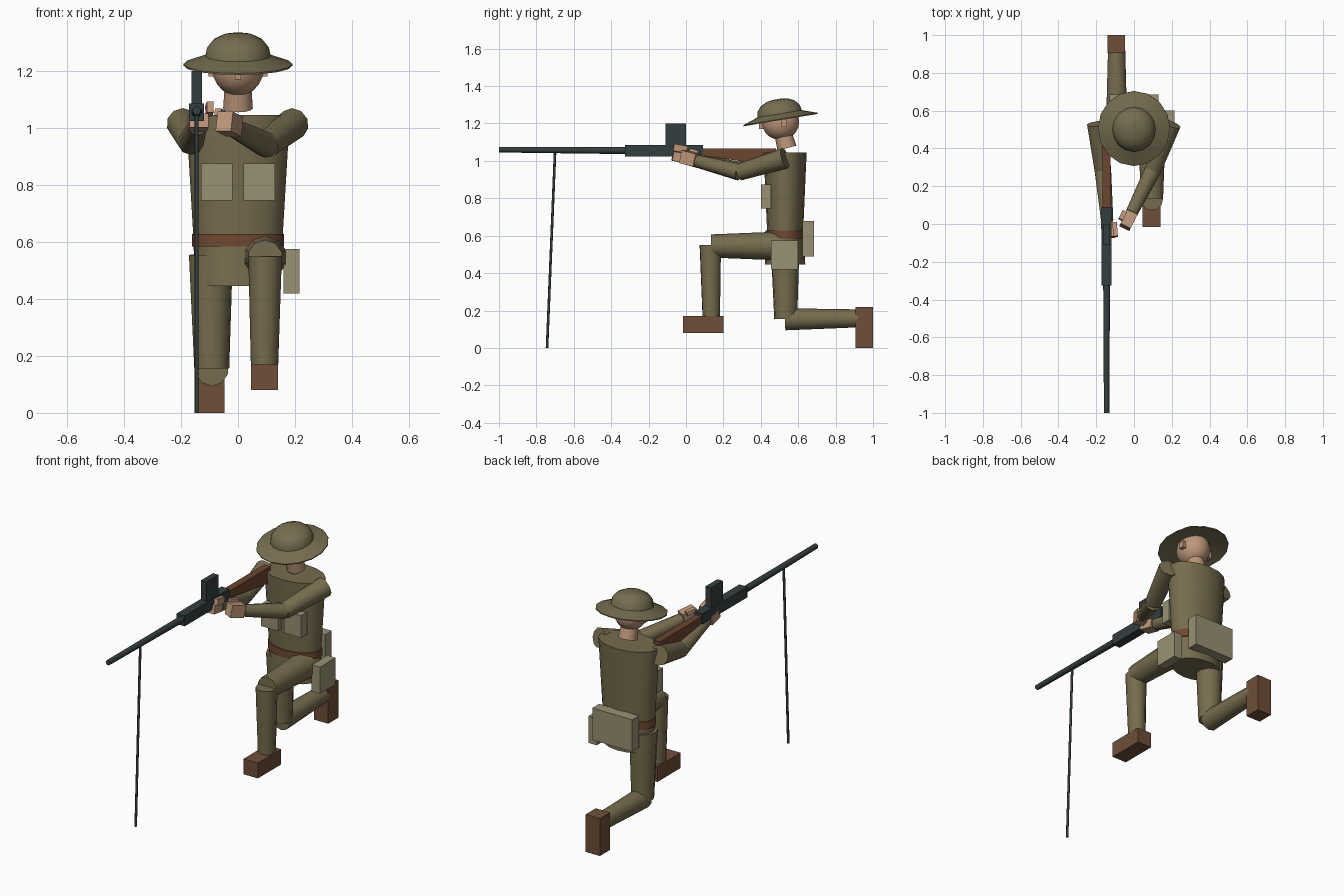
import bpy, bmesh, math
from mathutils import Vector, Matrix

if "Cube" in bpy.data.objects:
    bpy.data.objects.remove(bpy.data.objects["Cube"])


def material(name, rgb):
    m = bpy.data.materials.new(name)
    lin = [(c / 255 / 12.92) if c < 11 else ((c / 255 + 0.055) / 1.055) ** 2.4 for c in rgb]
    m.diffuse_color = (*lin, 1)
    m.use_nodes = True
    m.node_tree.nodes["Principled BSDF"].inputs["Base Color"].default_value = m.diffuse_color
    return m


CLOTH = material("olive cloth", (118, 108, 78))
HELMET = material("helmet olive", (118, 109, 80))
CANVAS = material("pale canvas", (152, 145, 117))
LEATHER = material("boot leather", (110, 78, 57))
BELT = material("belt brown", (112, 72, 50))
WOOD = material("stock wood", (108, 69, 47))
METAL = material("gun metal", (52, 62, 63))
SKIN = material("skin", (190, 151, 122))


def finish(name, bm, mat, smooth=0):
    bmesh.ops.recalc_face_normals(bm, faces=bm.faces)
    me = bpy.data.meshes.new(name)
    bm.to_mesh(me)
    bm.free()
    me.materials.append(mat)
    ob = bpy.data.objects.new(name, me)
    bpy.context.collection.objects.link(ob)
    if smooth:
        bpy.ops.object.select_all(action='DESELECT')
        ob.select_set(True)
        bpy.context.view_layer.objects.active = ob
        bpy.ops.object.shade_smooth_by_angle(angle=math.radians(smooth))
    return ob


def box(name, mat, x, y, z):
    """Box from x, y and z ranges."""
    bm = bmesh.new()
    bmesh.ops.create_cube(bm, size=1)
    for v in bm.verts:
        v.co = [r[0] + (c + 0.5) * (r[1] - r[0]) for c, r in zip(v.co, (x, y, z))]
    return finish(name, bm, mat)


def turned_box(name, mat, centre, size, direction):
    """Box whose long y axis follows a direction."""
    bm = bmesh.new()
    bmesh.ops.create_cube(bm, size=1)
    rot = Vector(direction).to_track_quat('Y', 'Z').to_matrix().to_4x4()
    bm.transform(Matrix.Translation(centre) @ rot @ Matrix.Diagonal((*size, 1)))
    return finish(name, bm, mat)


def limb(name, mat, a, b, r1, r2, sides=10):
    """Tapered cylinder from a to b."""
    a, b = Vector(a), Vector(b)
    bm = bmesh.new()
    bmesh.ops.create_cone(bm, cap_ends=True, segments=sides, radius1=r1, radius2=r2,
                          depth=(b - a).length)
    rot = (b - a).to_track_quat('Z', 'Y').to_matrix().to_4x4()
    bm.transform(Matrix.Translation((a + b) / 2) @ rot)
    return finish(name, bm, mat, 50)


def rings(name, mat, profile, y, sides=16):
    """Stack of ellipses (z, rx, ry), capped at both ends."""
    bm = bmesh.new()
    loops = [[bm.verts.new((rx * math.cos(t), y + ry * math.sin(t), z))
              for t in (math.tau * i / sides for i in range(sides))] for z, rx, ry in profile]
    for lo, hi in zip(loops, loops[1:]):
        for i in range(sides):
            j = (i + 1) % sides
            bm.faces.new((lo[i], lo[j], hi[j], hi[i]))
    bm.faces.new(loops[0][::-1])
    bm.faces.new(loops[-1])
    return finish(name, bm, mat, 40)


# Torso, hips and belt
rings("torso", CLOTH, [(0.59, 0.155, 0.095), (1.045, 0.182, 0.115)], 0.53)
rings("hips", CLOTH, [(0.445, 0.148, 0.108), (0.60, 0.157, 0.098)], 0.53)
rings("belt", BELT, [(0.583, 0.162, 0.104), (0.628, 0.162, 0.104)], 0.53)

# Pouches and packs
for side, s in (("left", 1), ("right", -1)):
    box(side + "_chest_pouch", CANVAS, sorted((s * 0.02, s * 0.13)), (0.40, 0.455), (0.745, 0.875))
box("haversack", CANVAS, (0.16, 0.215), (0.455, 0.60), (0.418, 0.575))
box("back_pack", CANVAS, (-0.13, 0.13), (0.622, 0.685), (0.49, 0.678))

# Kneeling right leg
limb("right_thigh", CLOTH, (-0.095, 0.53, 0.555), (-0.092, 0.533, 0.155), 0.078, 0.062)
limb("right_shin", CLOTH, (-0.092, 0.53, 0.153), (-0.092, 0.92, 0.158), 0.059, 0.048)
box("right_boot", LEATHER, (-0.14, -0.047), (0.905, 1.0), (0, 0.22))

# Raised left leg
limb("left_thigh", CLOTH, (0.095, 0.53, 0.545), (0.095, 0.135, 0.545), 0.078, 0.062)
limb("left_shin", CLOTH, (0.095, 0.13, 0.55), (0.093, 0.135, 0.165), 0.059, 0.048)
box("left_boot", LEATHER, (0.046, 0.14), (-0.015, 0.20), (0.08, 0.17))

# Arms, hands and fingers
arms = {
    "left": ((0.195, 0.53, 1.015), (0.10, 0.285, 0.94), (-0.012, 0.06, 0.998)),
    "right": ((-0.195, 0.53, 1.015), (-0.165, 0.285, 0.95), (-0.142, 0.02, 1.008)),
}
for side, (shoulder, elbow, wrist) in arms.items():
    limb(side + "_upper_arm", CLOTH, shoulder, elbow, 0.056, 0.046)
    limb(side + "_forearm", CLOTH, elbow, wrist, 0.046, 0.034)
turned_box("left_hand", SKIN, (-0.03, 0.02, 1.013), (0.06, 0.085, 0.07), (-0.11, -0.225, 0.06))
turned_box("left_thumb", SKIN, (-0.06, 0.045, 1.05), (0.025, 0.05, 0.025), (-0.11, -0.225, 0.06))
turned_box("right_hand", SKIN, (-0.14, -0.03, 1.018), (0.066, 0.085, 0.05), (0.02, -0.26, 0.05))
turned_box("right_thumb", SKIN, (-0.10, -0.03, 1.066), (0.024, 0.075, 0.038), (0.02, -0.26, 0.05))

# Neck, head, ears and nose
limb("neck", SKIN, (0, 0.54, 1.068), (0, 0.515, 1.16), 0.052, 0.046, 12)
bm = bmesh.new()
bmesh.ops.create_uvsphere(bm, u_segments=16, v_segments=10, radius=1)
bm.transform(Matrix.Translation((0, 0.505, 1.208)) @ Matrix.Diagonal((0.09, 0.10, 0.096, 1)))
finish("head", bm, SKIN, 50)
for side, s in (("left", 1), ("right", -1)):
    box(side + "_ear", SKIN, sorted((s * 0.08, s * 0.103)), (0.51, 0.54), (1.18, 1.22))
box("nose", SKIN, (-0.01, 0.01), (0.39, 0.42), (1.17, 1.205))

# Wide-brimmed helmet, tilted forward
profile = [(0.085, 0.02), (0.197, -0.006), (0.197, 0), (0.118, 0.028), (0.112, 0.058),
           (0.09, 0.085), (0.055, 0.102), (0.02, 0.107)]
helmet = rings("helmet", HELMET, [(z, r * 0.97, r * 1.02) for r, z in profile], 0)
helmet.location = (0, 0.505, 1.224)
helmet.rotation_euler.x = math.radians(9.5)

# Machine gun
GX = -0.145
limb("gun_barrel", METAL, (GX, -0.30, 1.055), (GX, -1.0, 1.06), 0.019, 0.015)
box("gun_receiver", METAL, (GX - 0.026, GX + 0.026), (-0.325, 0.09), (1.023, 1.085))
box("gun_magazine", METAL, (GX - 0.018, GX + 0.018), (-0.11, 0.0), (1.08, 1.20))
limb("gun_support_leg", METAL, (GX, -0.70, 1.05), (GX, -0.743, 0.0), 0.007, 0.007, 8)
stock = box("gun_stock", WOOD, (GX - 0.021, GX + 0.021), (0.085, 0.48), (1.028, 1.067))
for v in stock.data.vertices:
    if v.co.y > 0.3 and v.co.z < 1.05:
        v.co.z = 0.972
